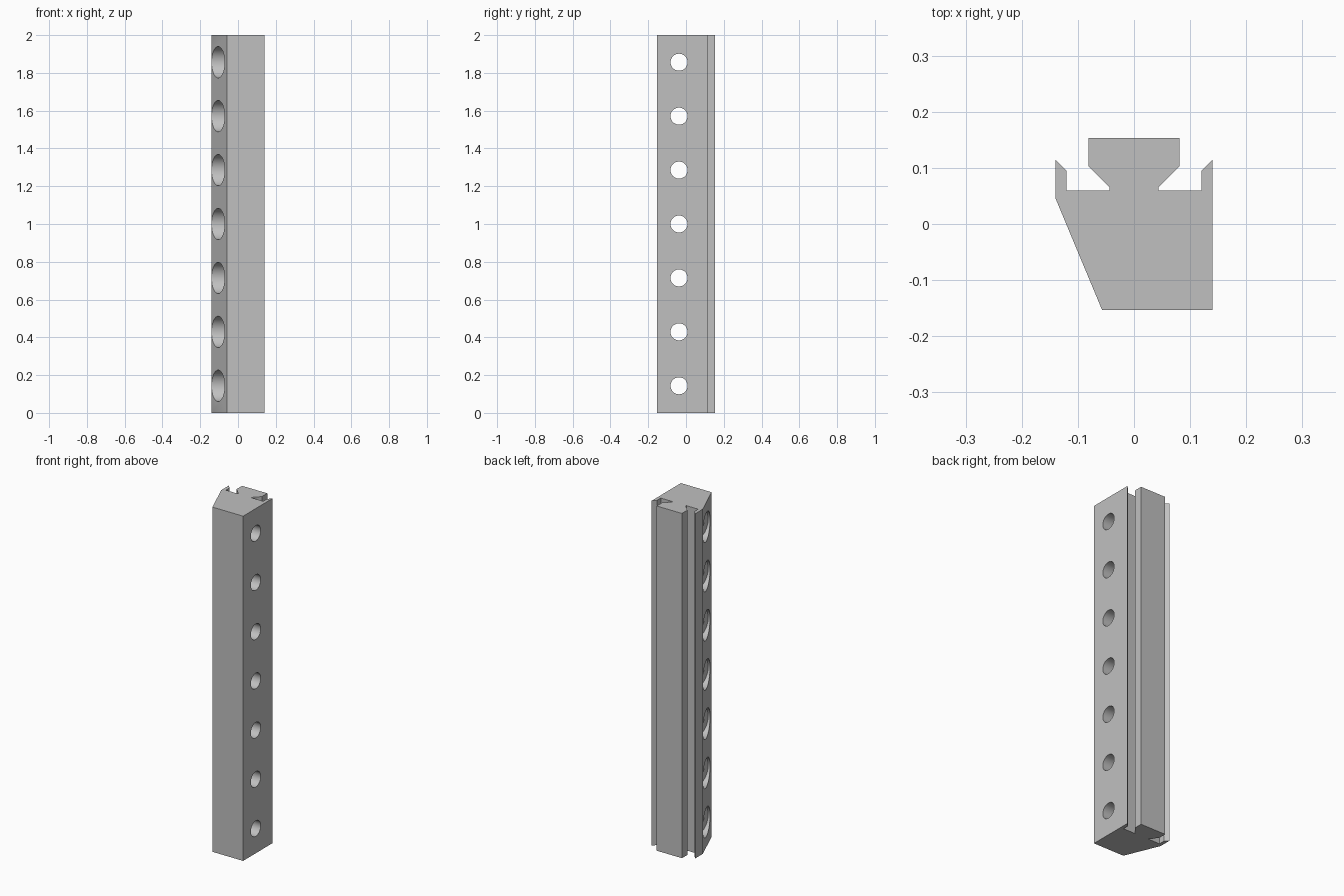
import bpy, bmesh
from math import radians

if "Cube" in bpy.data.objects:
    bpy.data.objects.remove(bpy.data.objects["Cube"])

HEIGHT = 2.0
HOLE_Y = -0.037

grey = bpy.data.materials.new("light grey")
grey.use_nodes = True
colour = (0.53, 0.53, 0.53, 1)
grey.diffuse_color = colour
grey.node_tree.nodes["Principled BSDF"].inputs["Base Color"].default_value = colour


def make_object(name, bm):
    bmesh.ops.recalc_face_normals(bm, faces=bm.faces)
    mesh = bpy.data.meshes.new(name)
    bm.to_mesh(mesh)
    bm.free()
    mesh.materials.append(grey)
    obj = bpy.data.objects.new(name, mesh)
    bpy.context.collection.objects.link(obj)
    return obj


def bore_cutter(name, radius, x0, x1):
    """Row of seven cylinders along x, one for each screw hole."""
    objs = []
    for i in range(7):
        z = HEIGHT / 2 + (i - 3) * 0.2855
        bpy.ops.mesh.primitive_cylinder_add(
            vertices=48, radius=radius, depth=x1 - x0,
            location=((x0 + x1) / 2, HOLE_Y, z), rotation=(0, radians(90), 0))
        objs.append(bpy.context.object)
    bpy.ops.object.select_all(action="DESELECT")
    for o in objs:
        o.select_set(True)
    bpy.context.view_layer.objects.active = objs[0]
    bpy.ops.object.join()
    cutter = bpy.context.object
    cutter.name = name
    cutter.data.materials.append(grey)
    cutter.hide_render = True
    return cutter


# Rail section: mirrored T-slot back, one slanted front corner
slot = [(0.14, 0.115), (0.12, 0.095), (0.12, 0.06), (0.044, 0.06),
        (0.044, 0.066), (0.081, 0.103), (0.081, 0.153)]
profile = [(-0.057, -0.153), (0.14, -0.153)] + slot
profile += [(-x, y) for x, y in reversed(slot)] + [(-0.14, 0.046)]

bm = bmesh.new()
base = bm.faces.new([bm.verts.new((x, y, 0)) for x, y in profile])
top = bmesh.ops.extrude_face_region(bm, geom=[base])["geom"]
bmesh.ops.translate(bm, vec=(0, 0, HEIGHT),
                    verts=[v for v in top if isinstance(v, bmesh.types.BMVert)])
rail = make_object("slotted_rail", bm)

# Through holes and wide counterbores on the slanted side
for name, radius, x0, x1 in (("screw_hole_cutter", 0.045, -0.3, 0.3),
                             ("counterbore_cutter", 0.083, -0.3, -0.058)):
    cutter = bore_cutter(name, radius, x0, x1)
    bpy.context.view_layer.objects.active = rail
    cut = rail.modifiers.new(name, "BOOLEAN")
    cut.operation = "DIFFERENCE"
    cut.solver = "EXACT"
    cut.object = cutter
    bpy.ops.object.modifier_apply(modifier=cut.name)
    bpy.data.objects.remove(cutter)

# Smooth bores, crisp edges
bpy.ops.object.select_all(action="DESELECT")
rail.select_set(True)
bpy.context.view_layer.objects.active = rail
bpy.ops.object.shade_smooth_by_angle(angle=radians(30))
